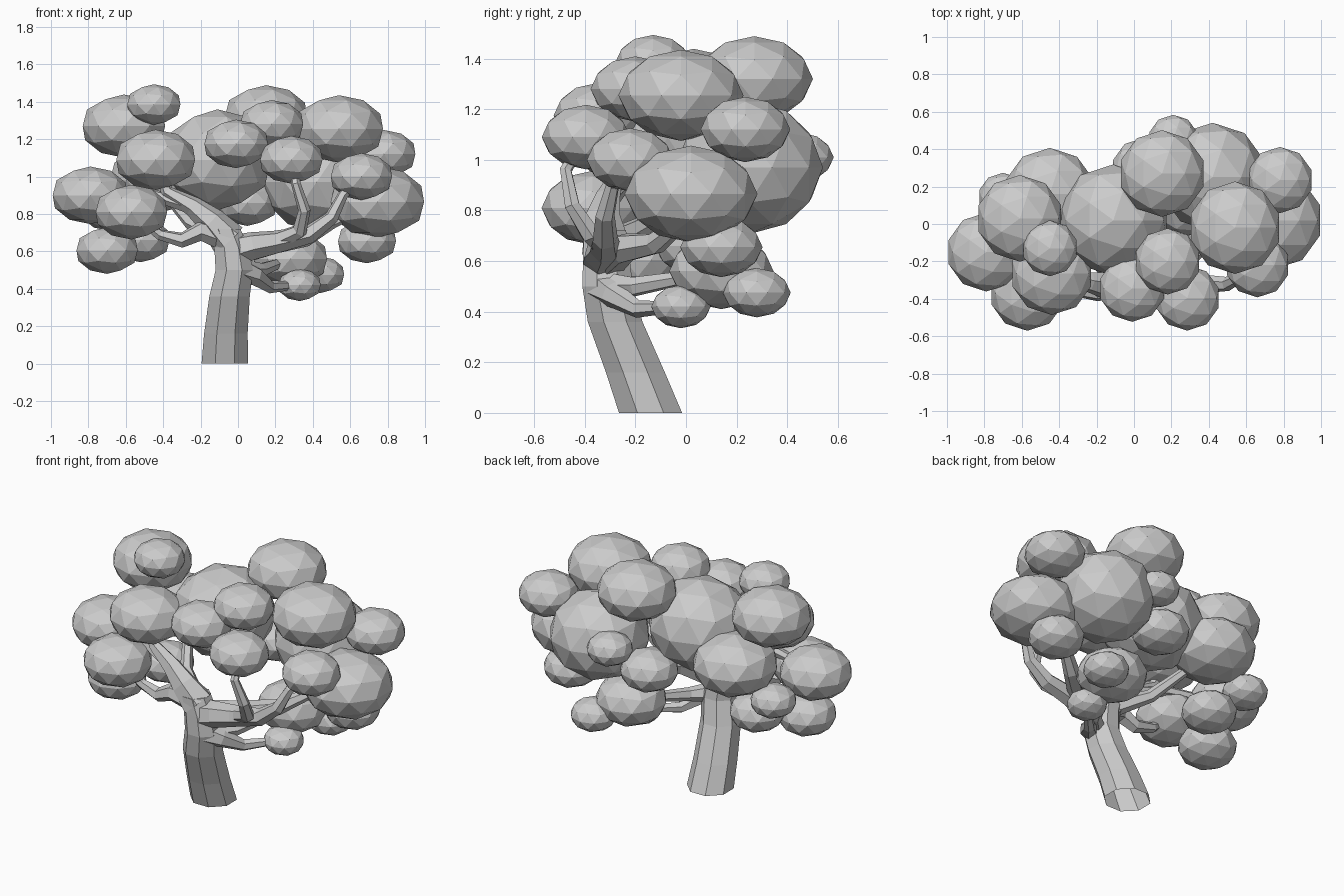
import bpy, bmesh, math
from mathutils import Vector

if "Cube" in bpy.data.objects:
    bpy.data.objects.remove(bpy.data.objects["Cube"])

# Helper: faceted tapering tube along a path; radius eases from r0 to r1
def tube(name, path, r0, r1, sides, ease=1.0, level=False):
    bm = bmesh.new()
    pts = [Vector(p) for p in path]
    last = len(pts) - 1
    rings, u = [], None
    for i, p in enumerate(pts):
        t = (pts[min(i + 1, last)] - pts[max(i - 1, 0)]).normalized()
        if level:
            t = Vector((0, 0, 1))
        if u is None:
            u = Vector((1, 0, 0)) if level else t.orthogonal()
        u = (u - t * u.dot(t)).normalized()
        v = t.cross(u)
        r = r1 + (r0 - r1) * (1 - i / last) ** ease
        angles = [2 * math.pi * (k + 0.5) / sides for k in range(sides)]
        rings.append([bm.verts.new(p + (u * math.cos(a) + v * math.sin(a)) * r) for a in angles])
    for a, b in zip(rings, rings[1:]):
        for k in range(sides):
            j = (k + 1) % sides
            bm.faces.new((a[k], a[j], b[j], b[k]))
    bm.faces.new(rings[-1])
    bmesh.ops.recalc_face_normals(bm, faces=bm.faces)
    me = bpy.data.meshes.new(name)
    bm.to_mesh(me)
    bm.free()
    bpy.context.collection.objects.link(bpy.data.objects.new(name, me))

# Helper: flattened leaf clump; the largest ones are rounder. Returns its centre
def foliage(x, y, z, r):
    bpy.ops.mesh.primitive_ico_sphere_add(subdivisions=2, radius=1, location=(x, y, z))
    ob = bpy.context.object
    ob.name = "foliage"
    ob.scale = (r * 1.03, r * 1.03, r * (0.93 if r > 0.265 else 0.75))
    return (x, y, z)

# Helper: branch growing along a path into a clump
def branch(name, r0, path, clump):
    tube("branch_" + name, path + [foliage(*clump)], r0, 0.02, 6, 1.2)

# Leaning trunk, open at the foot
tube("trunk", [(-.07, -.14, 0), (-.065, -.2, .16), (-.045, -.28, .36),
               (-.02, -.31, .5), (-.035, -.315, .62), (-.07, -.32, .72)], .135, .09, 8, 1, True)

# Left limbs
fork_left, fork_right, fork_low = (-.05, -.32, .66), (-.03, -.32, .6), (0, -.33, .5)
elbow = (-.24, -.31, .84)
branch("left_upper", .1, [fork_left, (-.14, -.33, .76), elbow, (-.38, -.28, .92)], (-.44, -.265, 1.09, .215))
branch("left_far", .045, [elbow, (-.45, -.25, .9)], (-.79, -.15, .9, .205))
branch("left_lower", .07, [fork_left, (-.2, -.36, .71), (-.3, -.35, .66), (-.42, -.34, .69)], (-.57, -.37, .81, .195))
branch("left_back", .06, [fork_left, (-.25, -.15, .75)], (-.45, .16, .98, .24))

# Right limbs
branch("right", .09, [fork_right, (.08, -.33, .63), (.2, -.32, .65), (.38, -.32, .69),
                      (.5, -.32, .78), (.56, -.29, .9)], (.66, -.22, 1.0, .167))
branch("right_front", .05, [(.22, -.32, .66), (.33, -.38, .71), (.355, -.45, .82),
                            (.31, -.475, .96)], (.285, -.395, 1.09, .17))
branch("right_back", .08, [fork_right, (.2, -.25, .65), (.36, -.12, .67), (.5, -.02, .75)], (.745, .02, .865, .255))
branch("low", .075, [fork_low, (.09, -.29, .47), (.17, -.19, .41)], (.33, -.02, .42, .114))
branch("low_back", .065, [fork_low, (.12, -.2, .5)], (.28, .14, .56, .2))

# Crown clumps resting on the others
foliage(-.11, .02, 1.09, .29)
foliage(-.61, .03, 1.27, .225)
foliage(-.45, -.13, 1.385, .145)
foliage(-.01, -.345, 1.175, .173)
foliage(.18, -.2, 1.28, .172)
foliage(.54, -.02, 1.255, .24)
foliage(.15, .27, 1.32, .225)
foliage(.42, .25, .97, .283)
foliage(.78, .235, 1.12, .172)
foliage(.21, .45, 1.01, .13)

# Hanging clumps on the underside
foliage(-.7, -.19, .605, .167)
foliage(-.7, .14, .81, .13)
foliage(-.52, .04, .66, .157)
foliage(.05, .29, .86, .165)
foliage(.44, .28, .475, .13)
foliage(.69, .14, .655, .158)
